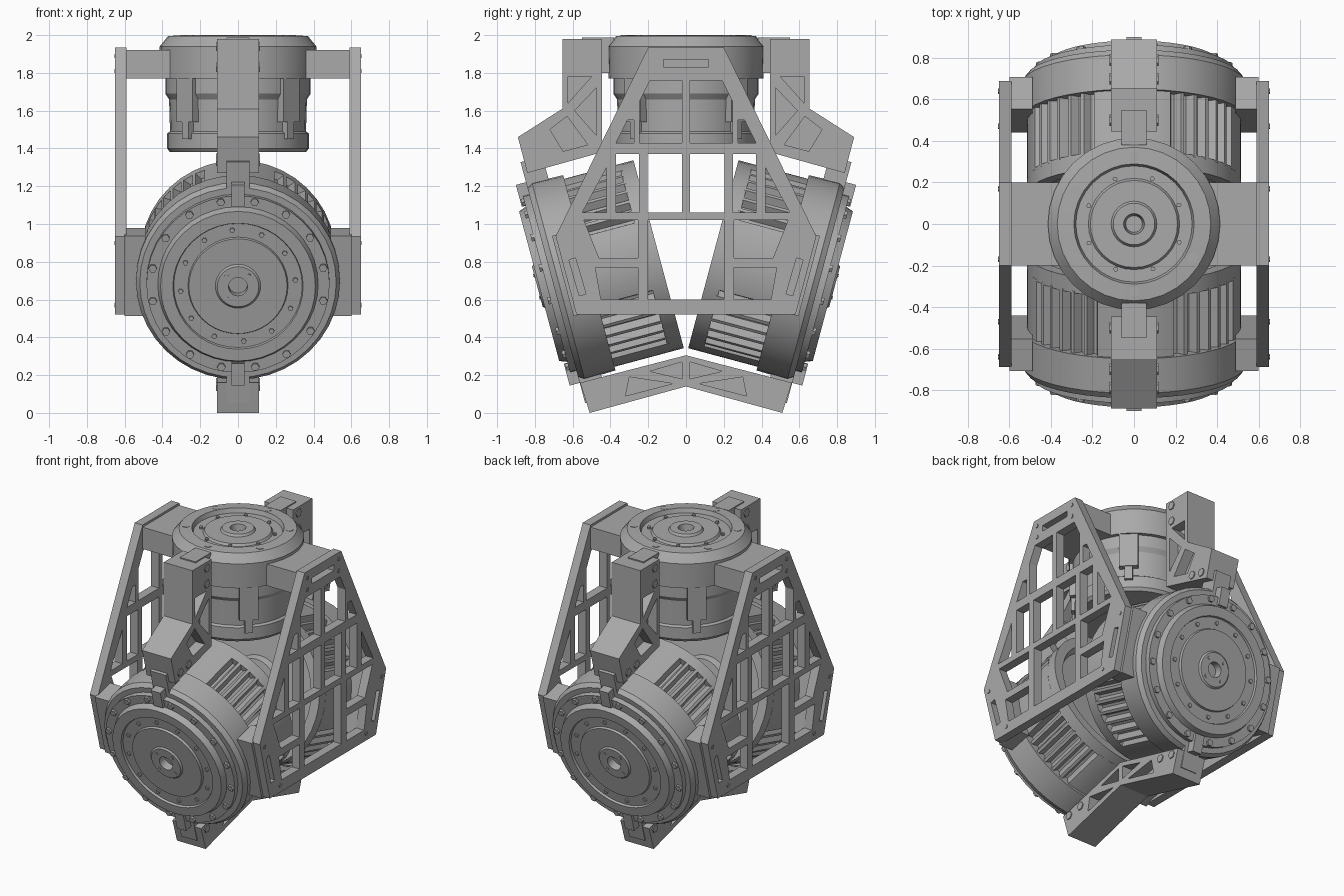
import bpy
import bmesh
import math
from mathutils import Matrix, Vector

default_cube = bpy.data.objects.get("Cube")
if default_cube:
    bpy.data.objects.remove(default_cube, do_unlink=True)

metal = bpy.data.materials.new("plain grey metal")
metal.use_nodes = True
grey = (0.4, 0.4, 0.4, 1)
metal.diffuse_color = grey
metal.node_tree.nodes["Principled BSDF"].inputs["Base Color"].default_value = grey

IDENTITY = Matrix.Identity(4)
TURN = Matrix.Rotation(math.pi, 4, "Z")
# Side profiles: drawn in (y, z) and extruded along x
SIDE = Matrix(((0, 0, 1, 0), (1, 0, 0, 0), (0, 1, 0, 0), (0, 0, 0, 1)))
# Tilted drive frame: local z points out of the drive face, local y up the face
DRIVE = Matrix.Translation((0, -0.705, 0.69)) @ Matrix.Rotation(math.radians(105), 4, "X")


def finish(name, bm, matrix=IDENTITY, smooth=False):
    bmesh.ops.transform(bm, matrix=matrix, verts=bm.verts)
    bmesh.ops.recalc_face_normals(bm, faces=bm.faces)
    mesh = bpy.data.meshes.new(name)
    bm.to_mesh(mesh)
    bm.free()
    mesh.materials.append(metal)
    obj = bpy.data.objects.new(name, mesh)
    bpy.context.collection.objects.link(obj)
    if smooth:
        bpy.ops.object.select_all(action="DESELECT")
        obj.select_set(True)
        bpy.context.view_layer.objects.active = obj
        bpy.ops.object.shade_smooth_by_angle(angle=math.radians(25))
    return obj


def add_prism(bm, points, low, high):
    bottom = [bm.verts.new((a, b, low)) for a, b in points]
    top = [bm.verts.new((a, b, high)) for a, b in points]
    bm.faces.new(bottom[::-1])
    bm.faces.new(top)
    for i in range(len(points)):
        j = (i + 1) % len(points)
        bm.faces.new((bottom[i], bottom[j], top[j], top[i]))


def prism(name, shapes, low, high, matrix=IDENTITY):
    bm = bmesh.new()
    for points in shapes:
        add_prism(bm, points, low, high)
    return finish(name, bm, matrix)


def rect(a0, a1, b0, b1):
    return [(a0, b0), (a1, b0), (a1, b1), (a0, b1)]


def mirrored(points):
    return [(-a, b) for a, b in reversed(points)]


def both_sides(shapes):
    return shapes + [mirrored(s) for s in shapes]


def lathe(name, profile, sides, matrix=IDENTITY):
    bm = bmesh.new()
    verts = [bm.verts.new((r, 0, z)) for r, z in profile]
    edges = [bm.edges.new(pair) for pair in zip(verts, verts[1:])]
    bmesh.ops.spin(bm, geom=verts + edges, cent=(0, 0, 0), axis=(0, 0, 1),
                   angle=math.tau, steps=sides, use_duplicate=False)
    bmesh.ops.remove_doubles(bm, verts=bm.verts, dist=0.0005)
    return finish(name, bm, matrix, smooth=True)


def bolts(name, spots, radius, low, high, matrix=IDENTITY):
    bm = bmesh.new()
    for a, b in spots:
        hexagon = [(a + radius * math.cos(k * math.pi / 3),
                    b + radius * math.sin(k * math.pi / 3)) for k in range(6)]
        add_prism(bm, hexagon, low, high)
    return finish(name, bm, matrix)


def ring(count, radius, start=0):
    angles = [start + k * math.tau / count for k in range(count)]
    return [(radius * math.cos(t), radius * math.sin(t)) for t in angles]


def cut(obj, cutter):
    mod = obj.modifiers.new("windows", "BOOLEAN")
    mod.operation = "DIFFERENCE"
    mod.solver = "EXACT"
    mod.object = cutter
    bpy.context.view_layer.update()
    graph = bpy.context.evaluated_depsgraph_get()
    mesh = bpy.data.meshes.new_from_object(obj.evaluated_get(graph))
    obj.modifiers.clear()
    obj.data = mesh
    bpy.data.objects.remove(cutter, do_unlink=True)


# Two tilted drives
def fin_outline():
    points = []
    for k in range(180):
        finned = 20 < (k * 2) % 90 < 70
        radius = 0.475 if finned and k % 4 < 2 else 0.515
        angle = math.radians(k * 2)
        points.append((radius * math.cos(angle), radius * math.sin(angle)))
    return points


drive_face = [(0, -0.2), (0.535, -0.2), (0.54, -0.03), (0.52, 0), (0.485, 0),
              (0.485, 0.035), (0.425, 0.035), (0.41, 0.075), (0.345, 0.075),
              (0.34, 0.06), (0.265, 0.06), (0.26, 0.075), (0.12, 0.075),
              (0.11, 0.085), (0.05, 0.085), (0.05, 0.03), (0, 0.03)]
drive_end = [(0, -0.5), (0.515, -0.5), (0.515, -0.58), (0.45, -0.58),
             (0.43, -0.53), (0.2, -0.53), (0.18, -0.57), (0, -0.57)]

for label, turn in (("front", IDENTITY), ("back", TURN)):
    frame = turn @ DRIVE
    lathe(label + "_drive_flange", drive_face, 40, frame)
    lathe(label + "_drive_end_ring", drive_end, 40, frame)
    prism(label + "_drive_fins", [fin_outline()], -0.51, -0.19, frame)
    bolts(label + "_rim_bolts", ring(16, 0.46, 0.2), 0.022, 0.03, 0.05, frame)
    bolts(label + "_face_bolts", ring(12, 0.305, 0.1), 0.014, 0.05, 0.07, frame)
    bolts(label + "_hub_bolts", ring(4, 0.085, 0.8), 0.01, 0.08, 0.09, frame)
    # Clips at the top and bottom of the face, lugs at its sides
    for end, sign in (("upper", 1), ("lower", -1)):
        block = rect(-0.06, 0.06, *sorted((sign * 0.5, sign * 0.66)))
        tongue = rect(-0.035, 0.035, *sorted((sign * 0.43, sign * 0.55)))
        prism(label + "_" + end + "_clip", [block], -0.12, 0, frame)
        prism(label + "_" + end + "_tongue", [tongue], -0.05, 0.055, frame)
    prism(label + "_drive_lugs", both_sides([rect(0.49, 0.6, -0.2, 0.24)]),
          -0.22, -0.06, frame)

# Upright drive at the top
lathe("top_drive", [(0, 1.38), (0.36, 1.38), (0.375, 1.4), (0.375, 1.48),
                    (0.36, 1.49), (0.365, 1.66), (0.385, 1.69), (0.385, 1.77),
                    (0.41, 1.77), (0.415, 1.94), (0.37, 1.995), (0.29, 2),
                    (0.28, 1.97), (0.22, 1.97), (0.21, 1.985), (0.11, 1.985),
                    (0.1, 2), (0.05, 2), (0.04, 1.93), (0, 1.93)], 32)
bolts("top_rim_bolts", ring(6, 0.325, math.pi / 6), 0.026, 1.97, 2)
bolts("top_face_bolts", ring(8, 0.235, 0.4), 0.012, 1.96, 1.985)
for k in range(4):
    spin = Matrix.Rotation(math.pi / 4 + k * math.pi / 2, 4, "Z")
    prism("top_drive_tab", [rect(0.33, 0.4, -0.06, 0.06)], 1.54, 1.78, spin)
    prism("top_drive_pin", [rect(0.35, 0.395, -0.025, 0.025)], 1.45, 1.55, spin)

# Lattice side frames
half_outline = [(0.58, 0.52), (0.69, 0.935), (0.2, 1.935)]
outline = half_outline + mirrored(half_outline)
windows = both_sides([
    [(0.02, 1.43), (0.245, 1.43), (0.245, 1.65), (0.19, 1.76), (0.02, 1.76)],
    [(0.275, 1.43), (0.37, 1.43), (0.31, 1.55), (0.275, 1.55)],
    rect(0.02, 0.205, 1.06, 1.37),
    rect(0.25, 0.37, 1.06, 1.37),
    [(0.42, 1.06), (0.55, 1.06), (0.42, 1.3)],
    [(0.255, 0.82), (0.46, 0.82), (0.54, 1.02), (0.255, 1.02)],
    [(0.255, 0.6), (0.45, 0.6), (0.48, 0.77), (0.255, 0.77)],
    [(0.53, 0.63), (0.565, 0.62), (0.62, 0.81), (0.585, 0.82)],
]) + [rect(-0.2, 0.2, 0.6, 1.02), rect(-0.12, 0.12, 1.83, 1.87)]
frame_bolts = [(0.17, 1.89), (0.17, 1.81), (0.64, 0.9), (0.47, 0.57)]
frame_bolts += [(-a, b) for a, b in frame_bolts]
for label, turn in (("left", IDENTITY), ("right", TURN)):
    panel = prism(label + "_side_frame", [outline], 0.59, 0.65, turn @ SIDE)
    cut(panel, prism("frame_cutter", windows, 0.5, 0.8, turn @ SIDE))
    bolts(label + "_frame_bolts", frame_bolts, 0.013, 0.64, 0.655, turn @ SIDE)
    # Cross arm joining the frame to the upright drive, behind the slot
    prism(label + "_cross_arm", [rect(-0.2, 0.2, 1.77, 1.92)], 0.36, 0.6, turn @ SIDE)


# Bent brackets with pocketed sides
def bracket(name, shape, pockets, spots, matrix):
    body = prism(name, [shape], -0.11, 0.11, matrix)
    for low, high in ((-0.2, -0.04), (0.04, 0.2)):
        cut(body, prism("pocket_cutter", pockets, low, high, matrix))
    bolts(name + "_bolts", spots, 0.028, -0.117, 0.117, matrix)


upper_shape = [(0.445, 1.98), (0.445, 1.38), (0.84, 1.27), (0.89, 1.46),
               (0.655, 1.61), (0.655, 1.98)]
upper_pockets = [[(0.5, 1.78), (0.625, 1.64), (0.625, 1.78)],
                 [(0.475, 1.72), (0.475, 1.47), (0.59, 1.6)],
                 [(0.52, 1.42), (0.65, 1.385), (0.72, 1.5), (0.63, 1.57)]]
for label, turn in (("back", IDENTITY), ("front", TURN)):
    bracket(label + "_upper_bracket", upper_shape, upper_pockets,
            [(0.5, 1.94), (0.5, 1.83), (0.79, 1.33), (0.7, 1.35)], turn @ SIDE)
    # Hook reaching from the bracket over the upright drive's rim
    prism(label + "_top_hook", [rect(0.38, 0.55, 1.8, 1.988)], -0.06, 0.06, turn @ SIDE)

half_lower = [(0.51, 0), (0.56, 0.16), (0, 0.305)]
lower_shape = half_lower + mirrored(half_lower)[1:] + [(0, 0.14)]
lower_pockets = both_sides([[(0.02, 0.18), (0.19, 0.22), (0.02, 0.27)],
                            [(0.07, 0.155), (0.32, 0.09), (0.3, 0.19)]])
bracket("lower_bracket", lower_shape, lower_pockets,
        [(s * a, b) for s in (1, -1) for a, b in ((0.5, 0.14), (0.39, 0.16))], SIDE)
